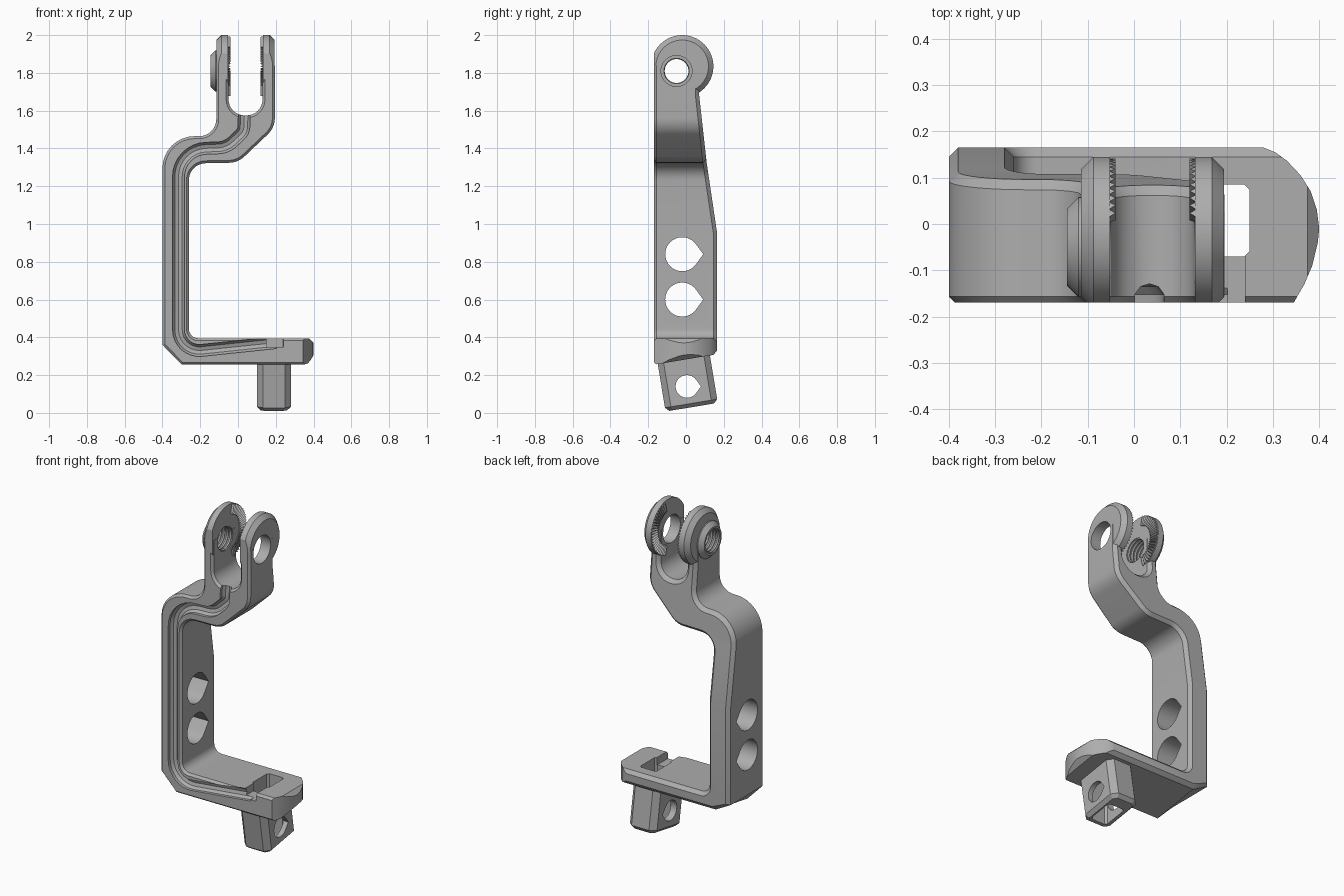
import bpy, bmesh, math
from mathutils import Matrix, Vector

cube = bpy.data.objects.get("Cube")
if cube:
    bpy.data.objects.remove(cube)

gray = bpy.data.materials.new("plain_gray")
gray.use_nodes = True
COLOR = (0.42, 0.42, 0.42, 1)
gray.diffuse_color = COLOR
gray.node_tree.nodes["Principled BSDF"].inputs["Base Color"].default_value = COLOR

AXES = {"x": lambda u, v, w: (w, u, v),
        "y": lambda u, v, w: (u, w, v),
        "z": lambda u, v, w: (u, v, w)}


def make(name, bm):
    bmesh.ops.recalc_face_normals(bm, faces=bm.faces)
    mesh = bpy.data.meshes.new(name)
    bm.to_mesh(mesh)
    bm.free()
    mesh.materials.append(gray)
    ob = bpy.data.objects.new(name, mesh)
    bpy.context.collection.objects.link(ob)
    return ob


def prism_bm(pts, axis, lo, hi, bevel_lo=0, bevel_hi=0):
    """Extrude an outline along an axis, with optional chamfered rims."""
    bm = bmesh.new()
    put = AXES[axis]
    a = [bm.verts.new(put(u, v, lo)) for u, v in pts]
    b = [bm.verts.new(put(u, v, hi)) for u, v in pts]
    caps = [bm.faces.new(a), bm.faces.new(b)]
    n = len(pts)
    for i in range(n):
        j = (i + 1) % n
        bm.faces.new((a[i], a[j], b[j], b[i]))
    bmesh.ops.recalc_face_normals(bm, faces=bm.faces)
    rims = [list(f.edges) for f in caps]
    for rim, size in zip(rims, (bevel_lo, bevel_hi)):
        if size:
            bmesh.ops.bevel(bm, geom=rim, offset=size, segments=1,
                            affect='EDGES', clamp_overlap=False)
    return bm


def prism(name, *args, **kw):
    return make(name, prism_bm(*args, **kw))


def rounded(corners, closed=True, steps=8):
    """Outline from (u, v, radius) corners."""
    out, n = [], len(corners)
    for i, (u, v, r) in enumerate(corners):
        p = Vector((u, v))
        if not r or (not closed and i in (0, n - 1)):
            out.append(p)
            continue
        d1 = (Vector(corners[i - 1][:2]) - p).normalized()
        d2 = (Vector(corners[(i + 1) % n][:2]) - p).normalized()
        half = d1.angle(d2) / 2
        c = p + (d1 + d2).normalized() * r / math.sin(half)
        s, e = (p + d * r / math.tan(half) - c for d in (d1, d2))
        turn = s.angle_signed(e)
        for k in range(steps + 1):
            out.append(c + Matrix.Rotation(-turn * k / steps, 2) @ s)
    return out


def circle(u, v, r, n=48):
    return [(u + r * math.cos(math.tau * i / n), v + r * math.sin(math.tau * i / n))
            for i in range(n)]


def teardrop(u, v, r):
    """Circle with a point toward +u."""
    t = math.radians(36)
    arc = [t + (math.tau - 2 * t) * i / 30 for i in range(31)]
    return [(u + r / math.cos(t), v)] + [(u + r * math.cos(a), v + r * math.sin(a)) for a in arc]


def box(u0, u1, v0, v1, c=0):
    if not c:
        return [(u0, v0), (u1, v0), (u1, v1), (u0, v1)]
    return [(u0 + c, v0), (u1 - c, v0), (u1, v0 + c), (u1, v1 - c),
            (u1 - c, v1), (u0 + c, v1), (u0, v1 - c), (u0, v0 + c)]


def combine(target, tool, op):
    mod = target.modifiers.new("cut", 'BOOLEAN')
    mod.operation, mod.solver, mod.object = op, 'EXACT', tool
    bpy.context.view_layer.objects.active = target
    bpy.ops.object.modifier_apply(modifier=mod.name)
    bpy.data.objects.remove(tool)


# Bent arm: front outline, tapered at the back and sloped underneath
FRONT, BACK, SLOPE = -0.17, 0.165, 0.165
outline = rounded([
    (-.30, .255, 0), (.37, .255, 0), (.405, .285, 0), (.405, .365, 0), (.375, .395, 0),
    (-.26, .395, .05), (-.26, 1.32, .09), (0, 1.325, .12), (.195, 1.51, .12),
    (.195, 1.84, 0), (.13, 1.84, 0), (.13, 1.575, .085), (-.05, 1.575, .085),
    (-.05, 1.84, 0), (-.115, 1.84, 0), (-.115, 1.465, .09), (-.40, 1.465, .17),
    (-.40, .36, 0)])
bm = prism_bm(outline, "y", FRONT, BACK, .013, .02)
taper = [(0, .165), (.95, .165), (1.32, .11), (1.68, .07), (2, .07)]
for z, _ in taper[1:4]:
    bmesh.ops.bisect_plane(bm, geom=bm.verts[:] + bm.edges[:] + bm.faces[:],
                           plane_co=(0, 0, z), plane_no=(0, 0, 1))
for v in bm.verts:
    if v.co.y > 0:
        for (z0, y0), (z1, y1) in zip(taper, taper[1:]):
            if z0 <= v.co.z <= z1:
                v.co.y += y0 + (y1 - y0) * (v.co.z - z0) / (z1 - z0) - BACK
                break
    if v.co.z < .31:
        v.co.z += (v.co.y - FRONT) * SLOPE
bmesh.ops.triangulate(bm, faces=bm.faces)
arm = make("bent_arm", bm)

# Round fork heads and the threaded boss
HEAD = (-.02, 1.835)
HOLE = (-.05, 1.81)
head = circle(*HEAD, .165, 64)
combine(arm, prism("left_head", head, "x", -.114, -.052, bevel_lo=.026), 'UNION')
combine(arm, prism("right_head", head, "x", .132, .194, bevel_hi=.026), 'UNION')
combine(arm, prism("boss", circle(*HOLE, .108), "x", -.145, -.08, bevel_lo=.025), 'UNION')

# Rounded foot tip and flat front
plan = [(-.6, FRONT), (.345, FRONT), (.368, -.13), (.385, -.09), (.397, -.04), (.40, -.01),
        (.395, .03), (.382, .07), (.36, .105), (.33, .137), (.305, .155), (.28, BACK), (-.6, BACK)]
combine(arm, prism("plan_trim", plan, "z", -1, 3), 'INTERSECT')

# Tilted hollow peg under the foot
peg = prism("peg", box(-.09, .09, -.14, .14, .032), "z", -.16, .16, bevel_lo=.02)
peg.data.transform(Matrix.Translation((.19, .004, .188))
                   @ Matrix.Rotation(math.atan(SLOPE), 4, 'X'))
combine(arm, peg, 'UNION')

# Openings: post holes, pivot holes, peg hole, pocket and its front notch
cuts = [
    (teardrop(-.02, .84, .09), "x", -.6, -.1),
    (teardrop(-.02, .60, .09), "x", -.6, -.1),
    (circle(*HOLE, .072), "x", -.3, .03),
    (circle(*HOLE, .082), "x", .03, .4),
    (teardrop(.005, .14, .06), "x", 0, .4),
    (box(.14, .25, -.07, .085, .012), "z", -.2, .6),
    (box(.15, .24, -.3, -.05), "z", .35, .6),
]
for cut in cuts:
    combine(arm, prism("cutter", *cut), 'DIFFERENCE')

# Cable groove along the front face
path = rounded([(.20, .372, 0), (-.315, .318, .11), (-.315, 1.395, .15),
                (-.06, 1.405, .12), (.03, 1.49, .06), (.035, 1.62, 0)], closed=False)
curve = bpy.data.curves.new("groove", 'CURVE')
curve.dimensions = '3D'
curve.bevel_depth, curve.bevel_resolution, curve.use_fill_caps = .033, 3, True
line = curve.splines.new('POLY')
line.points.add(len(path) - 1)
for pt, (x, z) in zip(line.points, path):
    pt.co = (x, FRONT + .008, z, 1)
groove_curve = bpy.data.objects.new("groove_curve", curve)
bpy.context.collection.objects.link(groove_curve)
bpy.context.view_layer.update()
deps = bpy.context.evaluated_depsgraph_get()
bm = bmesh.new()
bm.from_mesh(bpy.data.meshes.new_from_object(groove_curve.evaluated_get(deps)))
bmesh.ops.remove_doubles(bm, verts=bm.verts, dist=.0001)
bpy.data.objects.remove(groove_curve)
combine(arm, make("groove", bm), 'DIFFERENCE')

# Radial locking teeth on the inner faces of the fork
bm = bmesh.new()
for face_x, side in ((-.054, 1), (.134, -1)):
    for i in range(-12, 13):
        mid = math.radians(i * 6.2)
        ends = []
        for r in (.105, .162):
            ring = []
            for da, h in ((-.052, 0), (0, .014), (.052, 0)):
                a = mid + da
                ring.append(bm.verts.new((face_x + side * h, HEAD[0] + r * math.cos(a),
                                          HEAD[1] + r * math.sin(a))))
            bm.faces.new(ring)
            ends.append(ring)
        for k in range(3):
            j = (k + 1) % 3
            bm.faces.new((ends[0][k], ends[0][j], ends[1][j], ends[1][k]))
make("locking_teeth", bm)

# Thread ridges inside the boss
ridges = []
for i in range(4):
    bpy.ops.mesh.primitive_torus_add(major_radius=.072, minor_radius=.009, major_segments=40,
                                     minor_segments=6, location=(-.13 + i * .022, *HOLE),
                                     rotation=(0, math.pi / 2, 0))
    ridge = bpy.context.object
    ridge.name = "thread_ridge_%d" % (i + 1)
    ridge.data.materials.append(gray)
    ridges.append(ridge)

# Smooth curved surfaces, keep edges crisp
bpy.ops.object.select_all(action='DESELECT')
for ob in [arm] + ridges:
    ob.select_set(True)
bpy.context.view_layer.objects.active = arm
bpy.ops.object.shade_smooth_by_angle(angle=math.radians(25))
